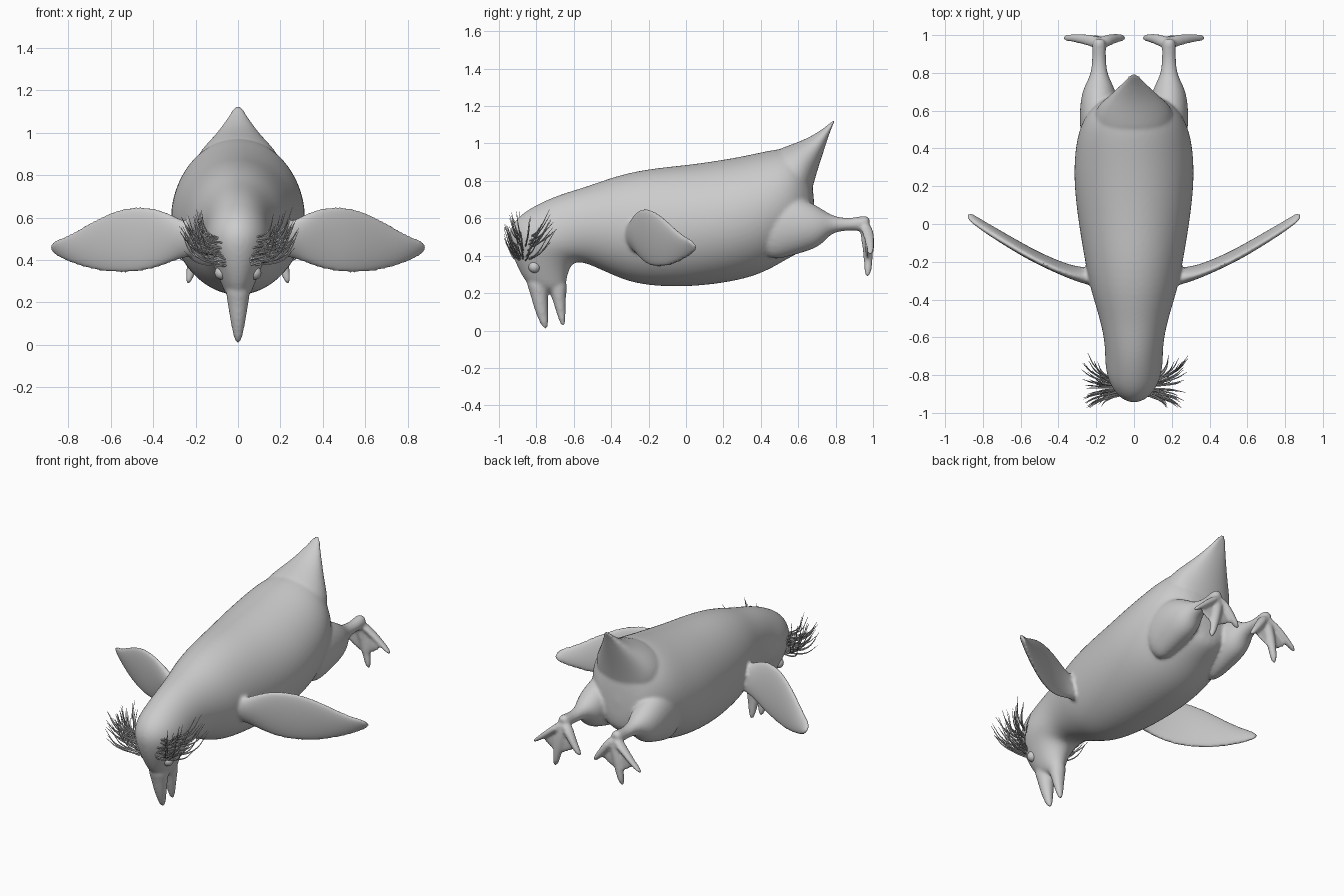
import bpy
import bmesh
import math
import random
from mathutils import Vector

random.seed(4)
cube = bpy.data.objects.get("Cube")
if cube:
    bpy.data.objects.remove(cube)

grey = bpy.data.materials.new("plain grey")
grey.use_nodes = True
grey.diffuse_color = (0.6, 0.6, 0.6, 1)
grey.node_tree.nodes["Principled BSDF"].inputs["Base Color"].default_value = (0.6, 0.6, 0.6, 1)


def loft(bm, stations, side=(1, 0, 0), sides=20):
    """Skin elliptical rings; each station is (top point, bottom point, half width)."""
    side = Vector(side).normalized()
    rings = []
    for top, bottom, width in stations:
        top, bottom = Vector(top), Vector(bottom)
        mid, half = (top + bottom) / 2, (top - bottom) / 2
        rings.append([bm.verts.new(mid + half * math.cos(a) + side * width * math.sin(a))
                      for a in (math.tau * i / sides for i in range(sides))])
    for r, s in zip(rings, rings[1:]):
        for i in range(sides):
            j = (i + 1) % sides
            bm.faces.new((r[i], r[j], s[j], s[i]))
    bm.faces.new(rings[0][::-1])
    bm.faces.new(rings[-1])


def profile(bm, rows, x=0):
    """Loft from side-view rows of (top y, top z, bottom y, bottom z, half width)."""
    loft(bm, [((x, a, b), (x, c, d), w) for a, b, c, d, w in rows])


def toe(bm, s, tip):
    """Tapering toe from the ankle knuckle to its tip."""
    root, tip = Vector((s * .175, .955, .575)), Vector(tip)
    rows = []
    for t, r in ((0, .034), (.3, .034), (.65, .026), (.9, .022), (1, .008)):
        p = root.lerp(tip, t) + Vector((0, .012 * math.sin(math.pi * t), 0))
        rows.append((p + Vector((0, r, 0)), p - Vector((0, r, 0)), r))
    loft(bm, rows, sides=10)


def web(bm, s):
    """Thin webbing between the toes."""
    outline = [(.14, .59), (.10, .49), (.075, .42), (.14, .405), (.22, .34),
               (.27, .40), (.345, .42), (.27, .50), (.21, .59)]
    front = [bm.verts.new((s * x, .955, z)) for x, z in outline]
    back = [bm.verts.new((s * x, .983, z)) for x, z in outline]
    bm.faces.new(front)
    bm.faces.new(back[::-1])
    for i in range(len(front)):
        j = (i + 1) % len(front)
        bm.faces.new((front[j], front[i], back[i], back[j]))


bm = bmesh.new()

# Head and trunk
profile(bm, [
    (-.835, .22, -.645, .19, .045), (-.895, .32, -.64, .26, .08),
    (-.94, .43, -.625, .325, .115), (-.955, .53, -.60, .36, .143),
    (-.90, .615, -.57, .365, .155), (-.80, .675, -.53, .357, .155),
    (-.68, .73, -.48, .335, .163), (-.52, .775, -.40, .298, .195),
    (-.38, .83, -.30, .255, .235), (-.20, .87, -.17, .233, .265),
    (0, .888, 0, .228, .297), (.20, .917, .20, .248, .322),
    (.35, .945, .36, .283, .32), (.48, .975, .47, .335, .302),
    (.58, .98, .56, .39, .265), (.64, .93, .64, .43, .20),
    (.68, .80, .70, .48, .12)])

# Open beak, upper and lower halves
profile(bm, [(-.87, .29, -.73, .27, .066), (-.836, .21, -.738, .20, .05),
             (-.82, .14, -.737, .14, .041), (-.795, .07, -.737, .07, .028),
             (-.765, .005, -.735, .005, .013)])
profile(bm, [(-.76, .27, -.63, .28, .06), (-.722, .195, -.64, .20, .046),
             (-.705, .13, -.643, .14, .035), (-.685, .07, -.643, .075, .024),
             (-.668, .02, -.645, .022, .012)])

# Upturned tail
profile(bm, [(.40, .94, .56, .65, .22), (.56, .995, .655, .66, .215),
             (.65, 1.03, .675, .76, .15), (.71, 1.065, .71, .88, .098),
             (.76, 1.10, .75, 1.0, .052), (.813, 1.148, .782, 1.10, .017)])

for s in (1, -1):
    # Flipper, swept outward and back
    rows = [(.18, -.29, .57, .42, .05), (.26, -.27, .585, .41, .042),
            (.32, -.26, .62, .385, .033), (.41, -.225, .655, .35, .028),
            (.51, -.18, .655, .335, .027), (.61, -.125, .625, .338, .026),
            (.71, -.065, .57, .357, .024), (.80, -.01, .515, .39, .02),
            (.86, .032, .495, .42, .016), (.882, .046, .475, .445, .01)]
    loft(bm, [((s * x, y - .018, t), (s * x, y + .018, b), w) for x, y, t, b, w in rows],
         side=(s * .45, -.9, 0))
    # Thigh and shank
    profile(bm, [(.38, .72, .40, .36, .09), (.52, .74, .54, .39, .105),
                 (.64, .70, .64, .42, .102), (.715, .66, .72, .45, .085),
                 (.77, .62, .765, .51, .056), (.82, .605, .815, .53, .041),
                 (.89, .60, .885, .535, .036), (.96, .62, .95, .53, .038),
                 (.99, .60, .97, .54, .03)], x=s * .185)
    # Webbed foot
    for tip in ((.05, .985, .40), (.235, .97, .285), (.375, .985, .405)):
        toe(bm, s, (s * tip[0], tip[1], tip[2]))
    web(bm, s)

bmesh.ops.recalc_face_normals(bm, faces=bm.faces)
mesh = bpy.data.meshes.new("body")
bm.to_mesh(mesh)
bm.free()
mesh.materials.append(grey)
body = bpy.data.objects.new("body", mesh)
bpy.context.collection.objects.link(body)

# Blend the parts into one smooth skin
body.modifiers.new("round", "SUBSURF").levels = 2
body.modifiers["round"].render_levels = 2
blend = body.modifiers.new("blend", "REMESH")
blend.mode = "VOXEL"
blend.voxel_size = .01
blend.use_smooth_shade = True
soften = body.modifiers.new("soften", "SMOOTH")
soften.factor = .5
soften.iterations = 6

for s, label in ((1, "left"), (-1, "right")):
    # Eye
    bpy.ops.mesh.primitive_uv_sphere_add(segments=20, ring_count=12, radius=.032,
                                         location=(s * .078, -.81, .34))
    eye = bpy.context.object
    eye.name = label + "_eye"
    eye.data.materials.append(grey)
    bpy.ops.object.shade_smooth()

    # Crest of fine curved feathers above the eye
    curve = bpy.data.curves.new(label + "_crest", "CURVE")
    curve.dimensions = "3D"
    curve.bevel_depth = .0045
    curve.bevel_resolution = 1
    curve.resolution_u = 5
    curve.use_fill_caps = True
    curve.materials.append(grey)
    for i in range(44):
        t = random.random()
        root = Vector((.085 + .035 * t, -.905 + .07 * t, .37 + .13 * random.random()))
        reach = Vector((.06 + .11 * random.random(), -.07 + .23 * t * t, .07 + .09 * random.random()))
        tip = root + reach
        mid = root + Vector((reach.x * .65, reach.y * .5, reach.z * .3))
        root.x -= .03
        spline = curve.splines.new("BEZIER")
        spline.bezier_points.add(2)
        for p, co, r in zip(spline.bezier_points, (root, mid, tip), (1, .8, .2)):
            p.co = (s * co.x, co.y, co.z)
            p.radius = r
            p.handle_left_type = p.handle_right_type = "AUTO"
    crest = bpy.data.objects.new(label + "_crest", curve)
    bpy.context.collection.objects.link(crest)
